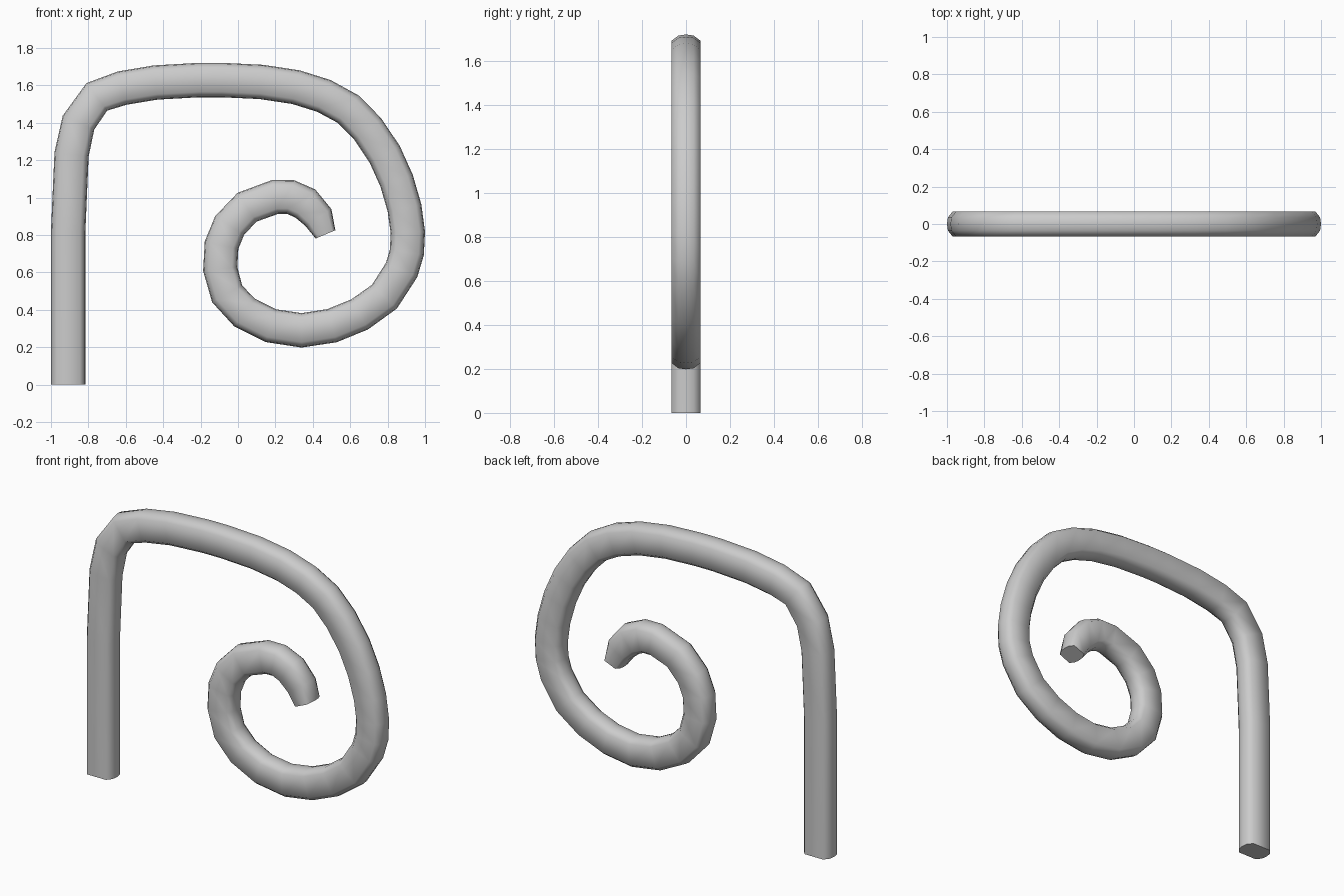
import bpy, bmesh
from mathutils import Vector

if "Cube" in bpy.data.objects:
    bpy.data.objects.remove(bpy.data.objects["Cube"])

# Centre line of the rod in the x-z plane: post, rounded corner, arch, inward spiral
PATH = [(-.908, 0), (-.908, .82), (-.89, 1.23), (-.853, 1.40), (-.755, 1.538), (-.62, 1.585),
        (-.44, 1.615), (-.21, 1.628), (-.085, 1.628), (.125, 1.618), (.31, 1.59), (.46, 1.543),
        (.59, 1.472), (.695, 1.365), (.785, 1.23), (.848, 1.09), (.89, .945), (.908, .815),
        (.903, .708), (.875, .613), (.783, .47), (.65, .375), (.503, .315), (.34, .29),
        (.175, .315), (.035, .385), (-.058, .485), (-.095, .618), (-.088, .745), (-.045, .85),
        (.048, .948), (.198, 1.003), (.28, 1.003), (.36, .968), (.43, .893), (.468, .803)]

# Cross-section (in-plane offset, y): flat front and back, bulging edges
EDGE = [(.063, -.066), (.087, -.035), (.092, 0), (.087, .035), (.063, .066)]
SECTION = EDGE + [(-u, -y) for u, y in EDGE]
TIP_WIDTH = {len(PATH) - 2: .9, len(PATH) - 1: .62}


def sweep(name, path, section, widths):
    bm = bmesh.new()
    pts = [Vector(p) for p in path]
    rings = []
    for i, p in enumerate(pts):
        tangent = Vector((0, 0))
        if i > 0:
            tangent += (p - pts[i - 1]).normalized()
        if i < len(pts) - 1:
            tangent += (pts[i + 1] - p).normalized()
        tangent.normalize()
        normal = Vector((-tangent.y, tangent.x)) * widths.get(i, 1)
        rings.append([bm.verts.new((p.x + normal.x * u, y, p.y + normal.y * u))
                      for u, y in section])
    n = len(section)
    for a, b in zip(rings, rings[1:]):
        for k in range(n):
            bm.faces.new((a[k], a[(k + 1) % n], b[(k + 1) % n], b[k]))
    bm.faces.new(rings[0])
    bm.faces.new(rings[-1])
    bmesh.ops.recalc_face_normals(bm, faces=bm.faces)
    mesh = bpy.data.meshes.new(name)
    bm.to_mesh(mesh)
    bm.free()
    obj = bpy.data.objects.new(name, mesh)
    bpy.context.collection.objects.link(obj)
    return obj


# Scroll rod, smooth along its length with crisp ends
rod = sweep("scroll_rod", PATH, SECTION, TIP_WIDTH)
bpy.context.view_layer.objects.active = rod
rod.select_set(True)
bpy.ops.object.shade_smooth_by_angle(angle=1.1)
